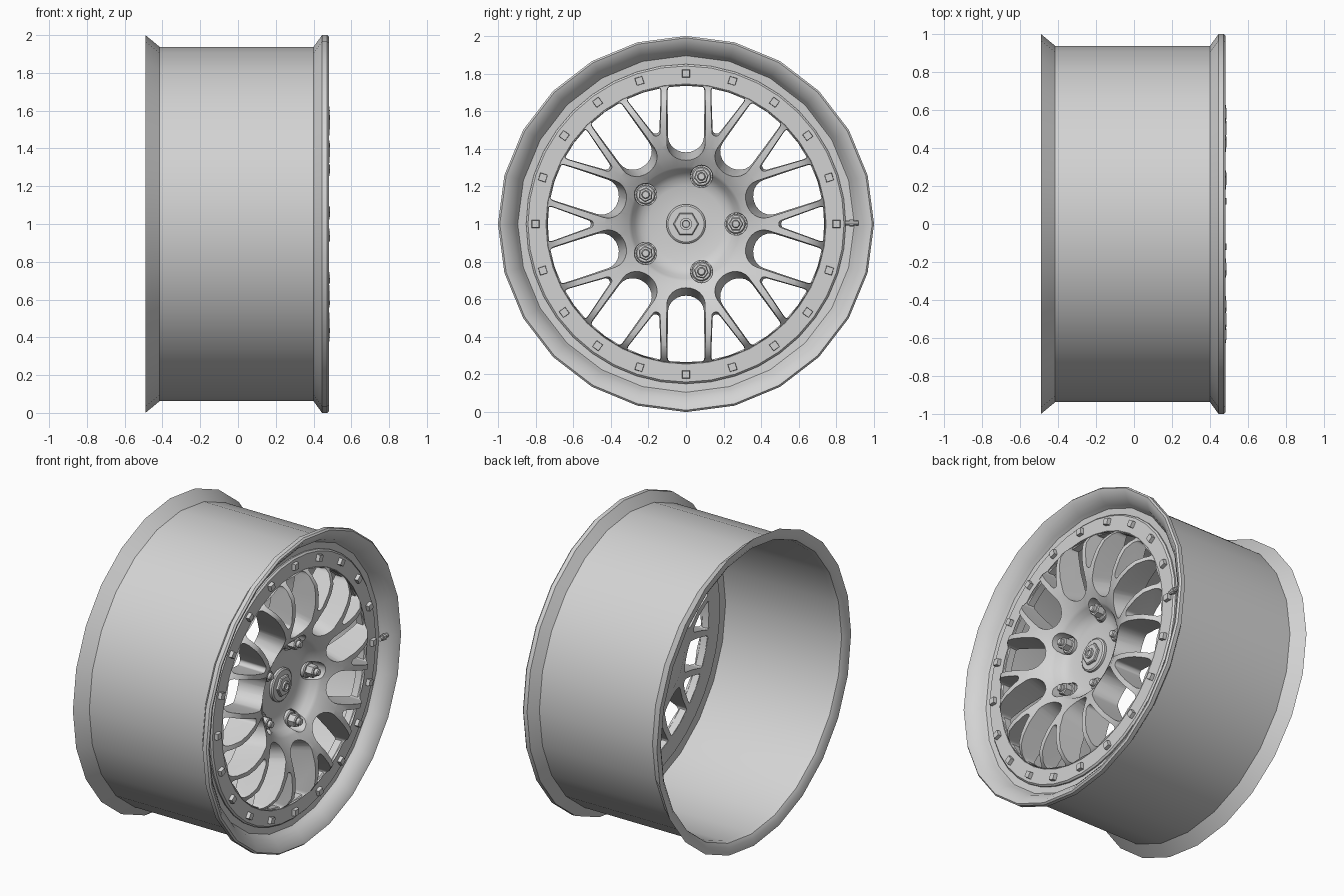
import bpy, bmesh
from math import sin, cos, pi, radians
from mathutils import Vector

cube = bpy.data.objects.get("Cube")
if cube:
    bpy.data.objects.remove(cube)

metal = bpy.data.materials.new("light grey metal")
metal.use_nodes = True
grey = (0.65, 0.65, 0.65, 1)
metal.diffuse_color = grey
metal.node_tree.nodes["Principled BSDF"].inputs["Base Color"].default_value = grey


def at(x, r, a, t=0.0):
    """Point at depth x, radius r, angle a, sideways offset t; the axle runs along x."""
    return Vector((x, r * cos(a) - t * sin(a), 1 + r * sin(a) + t * cos(a)))


def finish(name, bm, angle=35):
    bmesh.ops.recalc_face_normals(bm, faces=bm.faces)
    mesh = bpy.data.meshes.new(name)
    bm.to_mesh(mesh)
    bm.free()
    mesh.materials.append(metal)
    ob = bpy.data.objects.new(name, mesh)
    bpy.context.collection.objects.link(ob)
    smooth(ob, angle)
    return ob


def smooth(ob, angle=35):
    bpy.ops.object.select_all(action='DESELECT')
    ob.select_set(True)
    bpy.context.view_layer.objects.active = ob
    bpy.ops.object.shade_smooth_by_angle(angle=radians(angle))


def loft(bm, rings, closed=False):
    """Skin a list of point rings, capping the ends unless closed."""
    loops = [[bm.verts.new(p) for p in ring] for ring in rings]
    n = len(loops[0])
    for k in range(len(loops) - (0 if closed else 1)):
        a, b = loops[k], loops[(k + 1) % len(loops)]
        for i in range(n):
            j = (i + 1) % n
            bm.faces.new((a[i], a[j], b[j], b[i]))
    if not closed:
        bm.faces.new(loops[0])
        bm.faces.new(loops[-1])


def revolve(bm, profile, sides, closed=False):
    loft(bm, [[at(x, r, 2 * pi * i / sides) for i in range(sides)]
              for x, r in profile], closed)


def stud(bm, profile, sides, radius, a, turn=0.0):
    """Small turned part standing on the wheel face at a given radius and angle."""
    c = at(0, radius, a) - Vector((0, 0, 1))
    loft(bm, [[c + at(x, r, a + turn + 2 * pi * i / sides) for i in range(sides)]
              for x, r in profile])


def cut(ob, cutter):
    cutter.hide_render = True
    mod = ob.modifiers.new("cut", 'BOOLEAN')
    mod.object = cutter
    mod.solver = 'EXACT'
    bpy.context.view_layer.update()
    graph = bpy.context.evaluated_depsgraph_get()
    mesh = bpy.data.meshes.new_from_object(ob.evaluated_get(graph))
    ob.modifiers.clear()
    ob.data = mesh
    bpy.data.objects.remove(cutter)
    smooth(ob)


# Barrel with flared, beaded rear flange and dished front lip
bm = bmesh.new()
revolve(bm, [(-.49, 1), (-.415, .938), (.4, .938), (.445, 1), (.472, 1), (.482, .99),
             (.475, .97), (.455, .945), (.435, .922), (.41, .908), (.39, .895),
             (.385, .84), (.36, .84), (.36, .922), (-.44, .922), (-.47, .93),
             (-.486, .955)], 24, True)
finish("barrel", bm, 32)

# Clamp ring that carries the spokes
bm = bmesh.new()
revolve(bm, [(.35, .735), (.395, .735), (.405, .745), (.405, .84), (.395, .85), (.35, .85)],
        40, True)
finish("clamp_ring", bm)

# Domed centre with a bowl-shaped hub
bm = bmesh.new()
revolve(bm, [(.22, .18), (.22, .3), (.28, .45), (.325, .6), (.35, .745), (.4, .745),
             (.415, .735), (.445, .71), (.478, .66), (.488, .6), (.484, .52),
             (.46, .43), (.425, .36), (.39, .305), (.375, .29), (.34, .272),
             (.315, .24), (.302, .2), (.3, .1)], 80)
spokes = finish("spokes", bm)


def rounded(points, steps=5):
    """Outline with each (u, v, radius) corner rounded by a quadratic bend."""
    out = []
    for i, (u, v, rad) in enumerate(points):
        p = Vector((u, v))
        a = Vector(points[i - 1][:2]) - p
        b = Vector(points[(i + 1) % len(points)][:2]) - p
        a, b = p + a.normalized() * rad, p + b.normalized() * rad
        for s in range(steps + 1):
            t = s / steps
            out.append(a * (1 - t) ** 2 + p * 2 * t * (1 - t) + b * t * t)
    return out


def long_window(inner, outer, w):
    arc = [Vector((inner + w - w * sin(pi * k / 12), w * cos(pi * k / 12)))
           for k in range(13)]
    corners = rounded([(inner + w, -w, .01), (outer, -w, .03),
                       (outer, w, .03), (inner + w, w, .01)])
    return arc + corners[6:18]


def short_window(tip, outer, w):
    return rounded([(tip, -.015, .014), (outer, -w, .03), (outer, w, .03), (tip, .015, .014)])


# Ten long windows alternating with ten tapered ones
bm = bmesh.new()
for k in range(20):
    a = k * pi / 10
    if k % 2:
        front, back = long_window(.31, .738, .104), long_window(.40, .734, .092)
    else:
        front, back = short_window(.49, .738, .104), short_window(.515, .734, .094)
    loft(bm, [[at(.52, p.x, a, p.y) for p in front], [at(.18, p.x, a, p.y) for p in back]])
cut(spokes, finish("window_cutter", bm))

# Five round pockets for the wheel nuts
bm = bmesh.new()
for k in range(5):
    stud(bm, [(.29, .058), (.52, .064)], 20, .265, k * 2 * pi / 5)
cut(spokes, finish("pocket_cutter", bm))

# Wheel nuts: washer, hexagon and stud tip
bm = bmesh.new()
for k in range(5):
    a = k * 2 * pi / 5
    stud(bm, [(.28, .052), (.32, .052), (.326, .046)], 16, .265, a)
    stud(bm, [(.315, .04), (.37, .04), (.376, .034)], 6, .265, a)
    stud(bm, [(.37, .022), (.395, .022), (.4, .017)], 12, .265, a)
finish("wheel_nuts", bm)

# Centre cap
bm = bmesh.new()
revolve(bm, [(.29, .105), (.315, .105), (.322, .096)], 32)
revolve(bm, [(.31, .068), (.335, .068), (.34, .062)], 6)
revolve(bm, [(.33, .032), (.352, .032), (.352, .02), (.342, .018)], 16)
finish("centre_cap", bm)

# Square-headed ring bolts
bm = bmesh.new()
for k in range(20):
    stud(bm, [(.395, .03), (.428, .027)], 4, .8, k * pi / 10, pi / 4)
finish("ring_bolts", bm)

# Valve stem lying outward across the lip step
bm = bmesh.new()
for lo, hi, r in ((.845, .87, .014), (.87, .89, .02), (.89, .918, .014)):
    loft(bm, [[Vector((.43 + r * cos(i * pi / 5), y, 1.005 + r * sin(i * pi / 5)))
               for i in range(10)] for y in (lo, hi)])
finish("valve_stem", bm)
